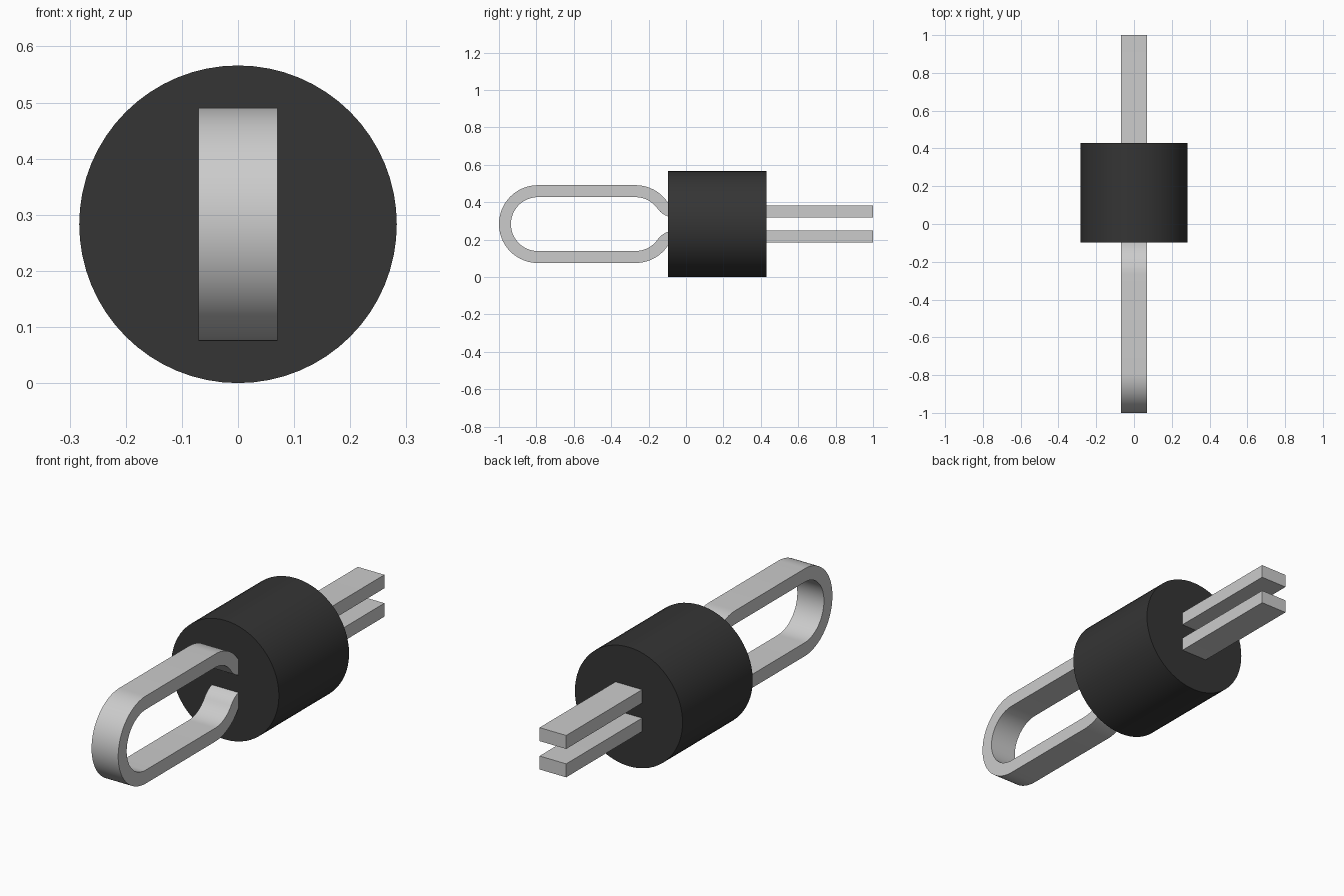
import bpy, bmesh
from math import sin, cos, pi, radians
from mathutils import Vector

if "Cube" in bpy.data.objects:
    bpy.data.objects.remove(bpy.data.objects["Cube"])

ZC = 0.283          # height of the long axis
HALF_T = 0.032      # half strip thickness
HALF_W = 0.07       # half strip width


def arc(cy, cz, r, a0, a1, n):
    """Points on an arc in the (y, z) plane, angles in degrees."""
    return [Vector((cy + r * cos(radians(a0 + (a1 - a0) * i / n)),
                    cz + r * sin(radians(a0 + (a1 - a0) * i / n)))) for i in range(n + 1)]


def finish(bm, name):
    bmesh.ops.recalc_face_normals(bm, faces=bm.faces)
    mesh = bpy.data.meshes.new(name)
    bm.to_mesh(mesh)
    bm.free()
    obj = bpy.data.objects.new(name, mesh)
    bpy.context.collection.objects.link(obj)
    bpy.context.view_layer.objects.active = obj
    obj.select_set(True)
    bpy.ops.object.shade_smooth_by_angle(angle=radians(30))
    obj.select_set(False)
    return obj


# Centreline of the upper half of the bent strip: leg, S-bend neck, round end
R, LEG, TURN = 0.176, 0.0675, 55
r_neck = (R * cos(radians(TURN)) - LEG) / (1 - cos(radians(TURN)))
y_neck = -0.27 + (R + r_neck) * sin(radians(TURN))
upper = [Vector((1.0, LEG))]
upper += arc(y_neck, LEG + r_neck, r_neck, 270, 270 - TURN, 10)
upper += arc(-0.27, 0, R, 90 - TURN, 90, 12)[1:]
upper += arc(-1 + R + HALF_T, 0, R, 90, 180, 20)
path = upper + [Vector((p.x, -p.y)) for p in reversed(upper[:-1])]

# Wire strip swept along the centreline with a rectangular section
bm = bmesh.new()
rings = []
for i, p in enumerate(path):
    a, b = path[max(i - 1, 0)], path[min(i + 1, len(path) - 1)]
    t = (b - a).normalized()
    n = Vector((0, 1)) if i == 0 else Vector((0, -1)) if i == len(path) - 1 else Vector((t.y, -t.x))
    n *= HALF_T if n.dot(Vector((t.y, -t.x))) > 0 else -HALF_T
    rings.append([bm.verts.new((x, p.x + s * n.x, ZC + p.y + s * n.y))
                  for x, s in ((-HALF_W, -1), (HALF_W, -1), (HALF_W, 1), (-HALF_W, 1))])
for r0, r1 in zip(rings, rings[1:]):
    for k in range(4):
        bm.faces.new((r0[k], r0[(k + 1) % 4], r1[(k + 1) % 4], r1[k]))
bm.faces.new(rings[0])
bm.faces.new(rings[-1])
finish(bm, "split_pin_strip")

# Dark round sleeve around the neck
bpy.ops.mesh.primitive_cylinder_add(vertices=64, radius=ZC, depth=0.527,
                                    location=(0, 0.1665, ZC), rotation=(pi / 2, 0, 0))
sleeve = bpy.context.object
sleeve.name = "sleeve"
bpy.ops.object.shade_smooth_by_angle(angle=radians(30))
mat = bpy.data.materials.new("dark_rubber")
mat.diffuse_color = (0.035, 0.035, 0.035, 1)
mat.use_nodes = True
mat.node_tree.nodes["Principled BSDF"].inputs["Base Color"].default_value = mat.diffuse_color
sleeve.data.materials.append(mat)
